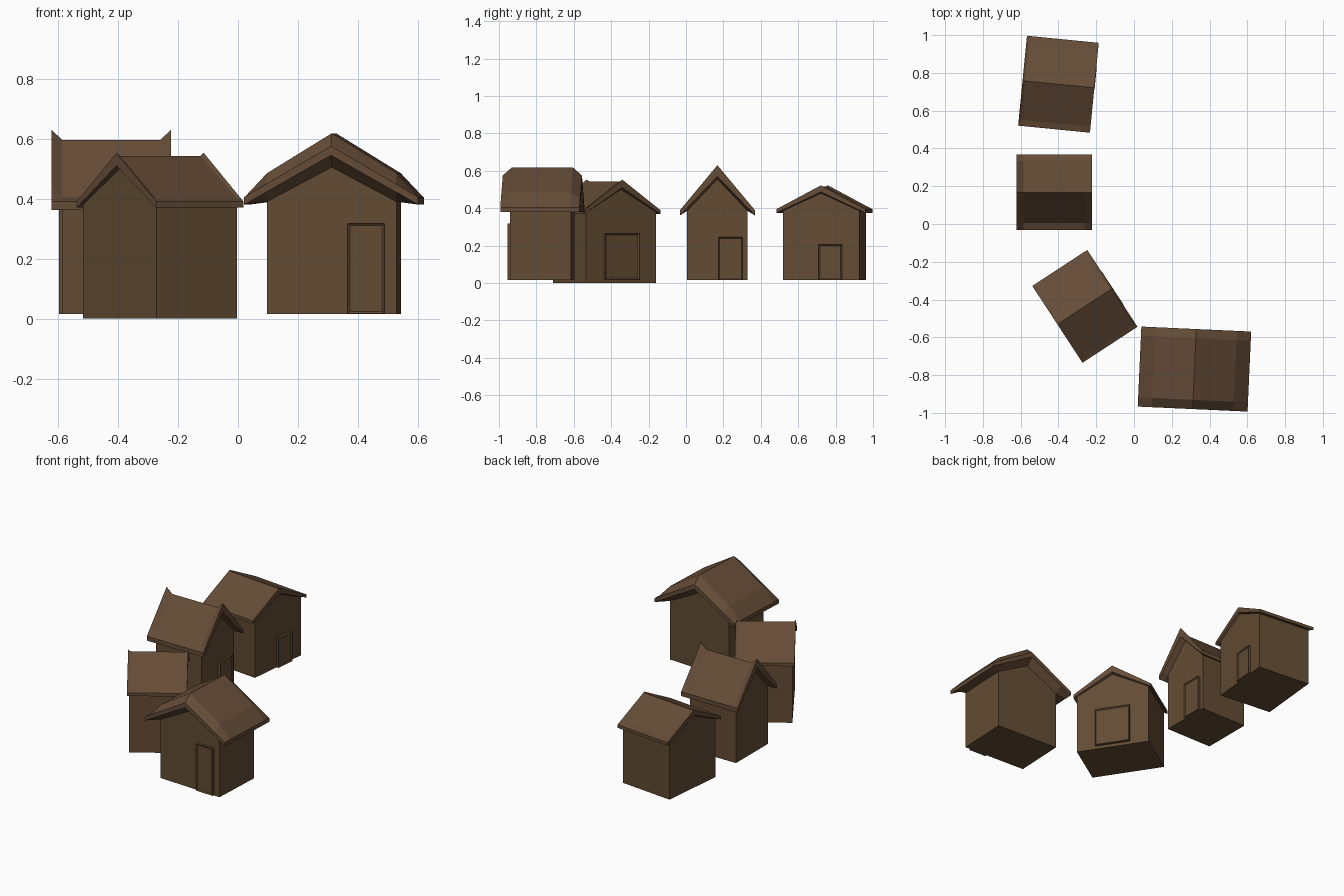
import bpy, bmesh, math
from mathutils import Matrix

if "Cube" in bpy.data.objects:
    bpy.data.objects.remove(bpy.data.objects["Cube"])


def material(name, rgb):
    m = bpy.data.materials.new(name)
    m.diffuse_color = (*rgb, 1)
    m.use_nodes = True
    m.node_tree.nodes["Principled BSDF"].inputs["Base Color"].default_value = m.diffuse_color
    return m


WALL = material("wall brown", (0.125, 0.072, 0.034))
ROOF = material("roof brown", (0.130, 0.072, 0.038))


def finish(bm, name, mat, place):
    bmesh.ops.recalc_face_normals(bm, faces=bm.faces)
    me = bpy.data.meshes.new(name)
    bm.to_mesh(me)
    bm.free()
    me.materials.append(mat)
    ob = bpy.data.objects.new(name, me)
    ob.matrix_world = place
    bpy.context.collection.objects.link(ob)


def loft(sections, name, mat, place):
    """Join matching (s, t, z) rings along the ridge and cap both ends."""
    bm = bmesh.new()
    rings = [[bm.verts.new(p) for p in ring] for ring in sections]
    for a, b in zip(rings, rings[1:]):
        for i in range(len(a)):
            j = (i + 1) % len(a)
            bm.faces.new((a[i], a[j], b[j], b[i]))
    bm.faces.new(rings[0])
    bm.faces.new(rings[-1])
    finish(bm, name, mat, place)


def door(name, s, t, width, z0, z1, place):
    """Framed door with a shallow recessed panel on the +s gable."""
    bm = bmesh.new()
    bmesh.ops.create_cube(bm, size=1)
    bmesh.ops.scale(bm, vec=(0.03, width, z1 - z0), verts=bm.verts)
    bmesh.ops.translate(bm, vec=(s, t, (z0 + z1) / 2), verts=bm.verts)
    bm.normal_update()
    front = [f for f in bm.faces if f.normal.x > 0.9]
    bmesh.ops.inset_region(bm, faces=front, thickness=0.01)
    bmesh.ops.translate(bm, vec=(-0.006, 0, 0), verts=front[0].verts)
    finish(bm, name, WALL, place)


def house(name, pos, angle, base, wall, wall_z, roof, inner, outer, under, door_dims):
    """Local x runs along the ridge; the door is on the +x gable.
    wall/roof: half length, half width; *_z pairs: (eave, ridge) heights."""
    place = Matrix.Translation((*pos, 0)) @ Matrix.Rotation(math.radians(angle), 4, 'Z')
    hl, hw = wall
    HL, HW = roof
    we, wp = wall_z
    # walls with pointed gables
    prof = [(-hw, base), (hw, base), (hw, we), (0, wp), (-hw, we)]
    loft([[(s, t, z) for t, z in prof] for s in (-hl, hl)], name + "_walls", WALL, place)

    # roof: gable over the walls with a flared rim all round
    def section(s, top_mid, top_peak, bot_mid, bot_peak):
        pts = [(-HW, outer[0]), (-hw, top_mid), (0, top_peak), (hw, top_mid), (HW, outer[0]),
               (HW, under[0]), (hw, bot_mid), (0, bot_peak), (-hw, bot_mid), (-HW, under[0])]
        return [(s, t, z) for t, z in pts]

    k = 1 - hw / HW
    end = (outer[0] + (outer[1] - outer[0]) * k, outer[1],
           under[0] + (under[1] - under[0]) * k, under[1])
    mid = (*inner, we, wp)
    loft([section(-HL, *end), section(-hl, *mid), section(hl, *mid), section(HL, *end)],
         name + "_roof", ROOF, place)
    t, w, z0, z1 = door_dims
    door(name + "_door", hl, t, w, z0, z1, place)


house("back_house", (-0.40, 0.74), -5.6, 0.015, (0.178, 0.206), (0.385, 0.48),
      (0.191, 0.239), (0.405, 0.515), (0.395, 0.522), (0.375, 0.487), (0.05, 0.125, 0.015, 0.205))
house("narrow_house", (-0.423, 0.168), 0, 0.015, (0.162, 0.162), (0.385, 0.555),
      (0.20, 0.20), (0.405, 0.595), (0.39, 0.63), (0.362, 0.57), (0.07, 0.13, 0.015, 0.245))
house("angled_house", (-0.26, -0.436), 33.2, 0.0, (0.161, 0.224), (0.38, 0.50),
      (0.174, 0.243), (0.40, 0.543), (0.39, 0.553), (0.37, 0.51), (0.0, 0.215, 0.02, 0.265))
house("wide_house", (0.32, -0.768), -92.6, 0.015, (0.163, 0.216), (0.39, 0.505),
      (0.212, 0.291), (0.485, 0.618), (0.405, 0.575), (0.38, 0.545), (0.115, 0.122, 0.017, 0.318))
